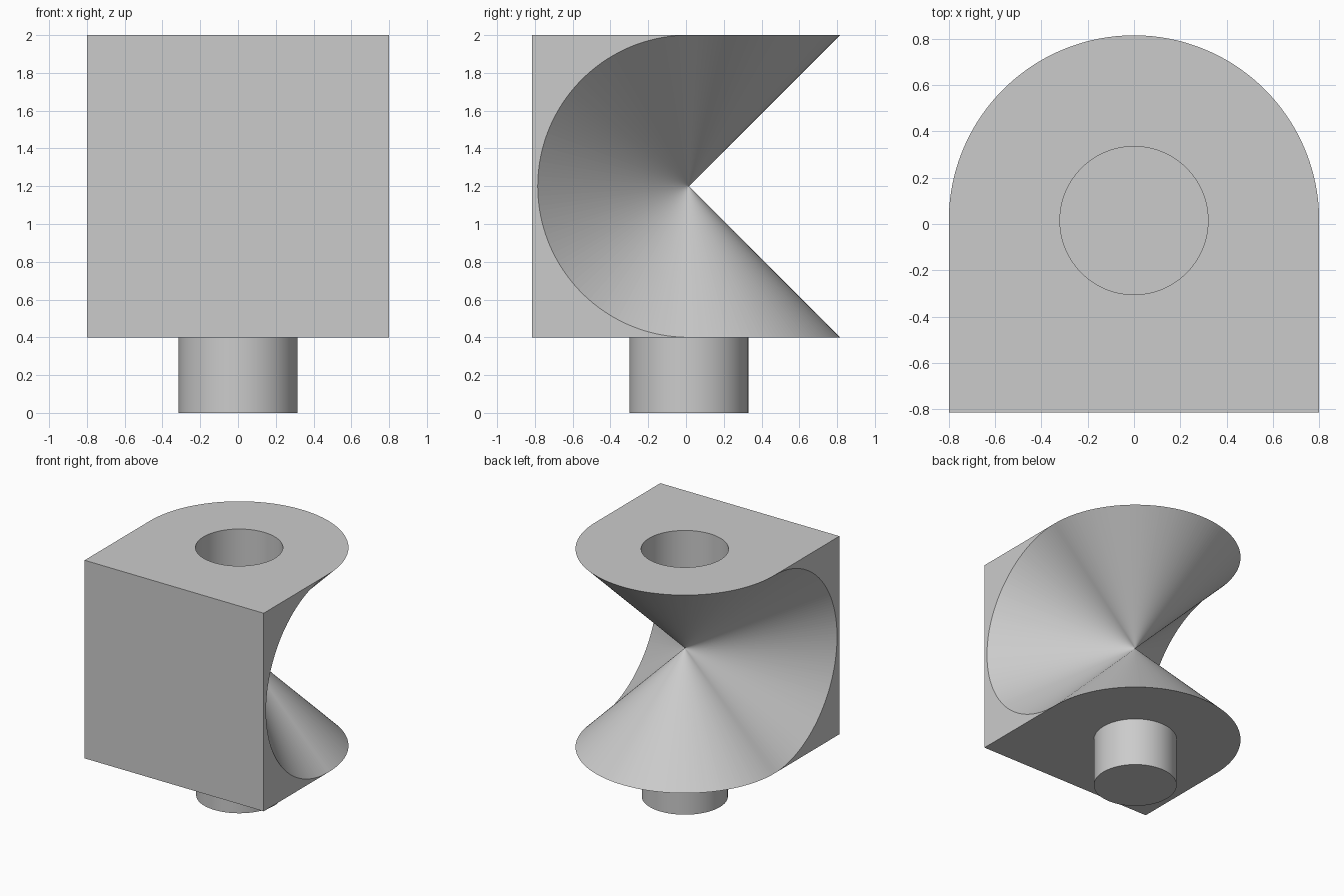
import bpy
import bmesh
from math import cos, sin, pi
from mathutils import Vector

default = bpy.data.objects.get("Cube")
if default:
    bpy.data.objects.remove(default, do_unlink=True)

R = 0.8            # half width of the block and radius of every cone
YC = 0.015         # cone tip and peg axis, front to back
FRONT = -0.815
MID, TOP, BOTTOM = 1.2, 2.0, 0.4
HOLE_R, HOLE_DEPTH, PEG_R = 0.32, 0.42, 0.315
SEG = 96

grey = bpy.data.materials.new("light_grey")
grey.use_nodes = True
grey.diffuse_color = (0.6, 0.6, 0.6, 1)
grey.node_tree.nodes["Principled BSDF"].inputs["Base Color"].default_value = (0.6, 0.6, 0.6, 1)


def finish(bm, name):
    bmesh.ops.recalc_face_normals(bm, faces=bm.faces[:])
    mesh = bpy.data.meshes.new(name)
    bm.to_mesh(mesh)
    bm.free()
    mesh.materials.append(grey)
    obj = bpy.data.objects.new(name, mesh)
    bpy.context.collection.objects.link(obj)
    return obj


def ring(bm, radius, z):
    return [bm.verts.new((radius * cos(2 * pi * i / SEG), YC + radius * sin(2 * pi * i / SEG), z))
            for i in range(SEG)]


def loop_edges(bm, verts):
    return [bm.edges.get(p) or bm.edges.new(p)
            for p in zip(verts, verts[1:] + verts[:1])]


def wall(bm, lower, upper):
    for i in range(len(lower)):
        j = (i + 1) % len(lower)
        bm.faces.new((lower[i], lower[j], upper[j], upper[i])).smooth = True


# Block: four half circles form one closed rim, joined to a single cone tip
bm = bmesh.new()
corner = {(x, z): bm.verts.new((x * R, YC, z)) for x in (-1, 1) for z in (BOTTOM, TOP)}
front = {(x, z): bm.verts.new((x * R, FRONT, z)) for x in (-1, 1) for z in (BOTTOM, TOP)}


def arc(start, end, bulge):
    """Half circle of vertices from one corner to another."""
    a, b = corner[start], corner[end]
    centre = (a.co + b.co) / 2
    spoke = a.co - centre
    out = Vector((0, bulge * R, 0))
    inner = [bm.verts.new(centre + spoke * cos(pi * i / SEG) + out * sin(pi * i / SEG))
             for i in range(1, SEG)]
    return [a] + inner + [b]


right_arc = arc((1, TOP), (1, BOTTOM), -1)
lower_arc = arc((1, BOTTOM), (-1, BOTTOM), 1)
left_arc = arc((-1, BOTTOM), (-1, TOP), -1)
upper_arc = arc((-1, TOP), (1, TOP), 1)

# Flowing cone surface
rim = right_arc[:-1] + lower_arc[:-1] + left_arc[:-1] + upper_arc[:-1]
tip = bm.verts.new((0, YC, MID))
for a, b in zip(rim, rim[1:] + rim[:1]):
    bm.faces.new((a, b, tip))

# Flat front, sides and underside
bm.faces.new((front[-1, BOTTOM], front[1, BOTTOM], front[1, TOP], front[-1, TOP]))
bm.faces.new(right_arc + [front[1, BOTTOM], front[1, TOP]])
bm.faces.new(left_arc + [front[-1, TOP], front[-1, BOTTOM]])
bm.faces.new(lower_arc + [front[-1, BOTTOM], front[1, BOTTOM]])

# Round blind hole in the top
mouth, floor = ring(bm, HOLE_R, TOP), ring(bm, HOLE_R, TOP - HOLE_DEPTH)
wall(bm, floor, mouth)
bm.faces.new(floor)
outline = upper_arc + [front[1, TOP], front[-1, TOP]]
bmesh.ops.triangle_fill(bm, use_beauty=True, normal=(0, 0, 1),
                        edges=loop_edges(bm, outline) + loop_edges(bm, mouth))
finish(bm, "cone_cut_block")

# Peg under the block
bm = bmesh.new()
foot, head = ring(bm, PEG_R, 0), ring(bm, PEG_R, BOTTOM + 0.01)
wall(bm, foot, head)
bm.faces.new(foot)
bm.faces.new(head)
finish(bm, "peg")
